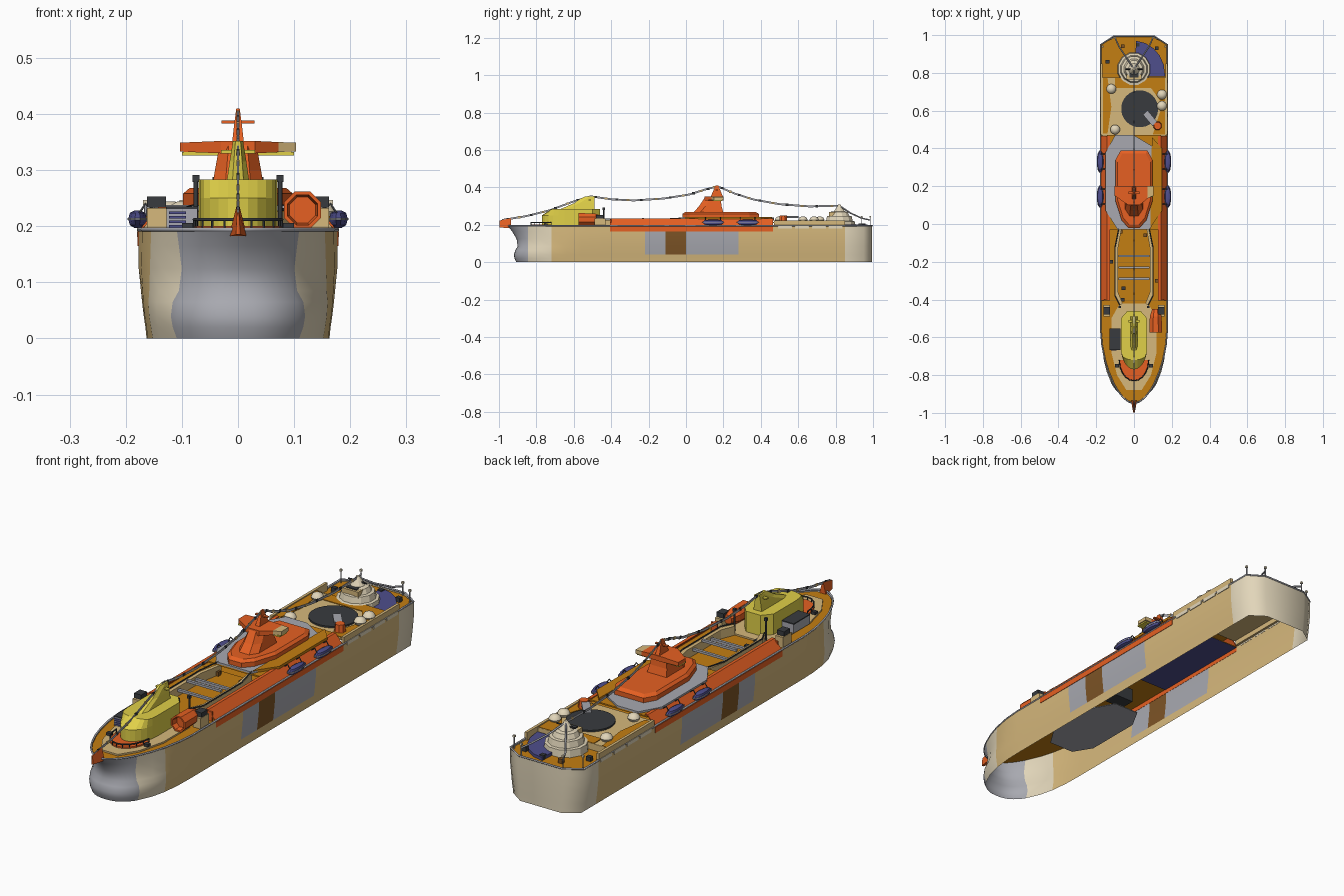
import bpy, bmesh, math

if "Cube" in bpy.data.objects:
    bpy.data.objects.remove(bpy.data.objects["Cube"])


def lin(c):
    return tuple((v / 255 / 12.92) if v < 11 else ((v / 255 + 0.055) / 1.055) ** 2.4 for v in c) + (1,)


MATS = {}
for mname, rgb in dict(orange=(230, 96, 34), deck_ochre=(196, 126, 18), tan=(214, 184, 124), grey=(168, 169, 176),
                       navy=(78, 78, 140), yellow=(224, 208, 72), charcoal=(56, 59, 62), brown=(125, 84, 38),
                       cream=(226, 214, 186)).items():
    MATS[mname] = bpy.data.materials.new(mname)
    MATS[mname].diffuse_color = lin(rgb)


def finish(name, bm, mats, rule=None, smooth=None):
    """Turn a bmesh into an object; rule(centre, normal) picks the material slot."""
    bmesh.ops.recalc_face_normals(bm, faces=bm.faces)
    if rule:
        for f in bm.faces:
            f.material_index = rule(f.calc_center_median(), f.normal)
    me = bpy.data.meshes.new(name)
    bm.to_mesh(me)
    bm.free()
    ob = bpy.data.objects.new(name, me)
    bpy.context.collection.objects.link(ob)
    for m in mats.split():
        me.materials.append(MATS[m])
    if smooth:
        bpy.context.view_layer.objects.active = ob
        ob.select_set(True)
        bpy.ops.object.shade_smooth_by_angle(angle=math.radians(smooth))
        ob.select_set(False)
    return ob


def loft(name, rings, mats, rule=None, caps=(True, True), smooth=None):
    bm = bmesh.new()
    vs = [[bm.verts.new(p) for p in r] for r in rings]
    n = len(rings[0])
    for a, b in zip(vs, vs[1:]):
        for i in range(n):
            bm.faces.new((a[i], a[(i + 1) % n], b[(i + 1) % n], b[i]))
    if caps[0]:
        bm.faces.new(vs[0])
    if caps[1]:
        bm.faces.new(vs[-1])
    return finish(name, bm, mats, rule, smooth)


def prism(name, pts, z0, z1, mats, rule=None):
    return loft(name, [[(x, y, z) for x, y in pts] for z in (z0, z1)], mats, rule)


def rect(x, y, sx, sy):
    return [(x + a * sx / 2, y + b * sy / 2) for a, b in ((-1, -1), (1, -1), (1, 1), (-1, 1))]


def box(name, x, y, z, sx, sy, sz, mat):
    return prism(name, rect(x, y, sx, sy), z - sz / 2, z + sz / 2, mat)


def turned(name, x, y, prof, mat, n=16, smooth=None, ry=1):
    """Stack of round rings; prof is (radius, height) pairs."""
    ang = [2 * math.pi * (i + .5) / n for i in range(n)]
    return loft(name, [[(x + r * math.cos(a), y + r * ry * math.sin(a), z) for a in ang] for r, z in prof],
                mat, smooth=smooth)


def sym(half):
    """Mirror a half outline (x >= 0) into a closed one."""
    return half + [(-x, y) for x, y in reversed(half) if x > 1e-5]


def tube(name, pts, r, mat, closed=False):
    cu = bpy.data.curves.new(name, 'CURVE')
    cu.dimensions = '3D'
    cu.bevel_depth, cu.bevel_resolution = r, 1
    sp = cu.splines.new('POLY')
    sp.points.add(len(pts) - 1)
    for p, q in zip(sp.points, pts):
        p.co = (*q, 1)
    sp.use_cyclic_u = closed
    cu.materials.append(MATS[mat])
    bpy.context.collection.objects.link(bpy.data.objects.new(name, cu))


# hull: open-bottomed shell lofted from waterline outlines with shared stations
def outline(w, yb, p):
    half = [(w * .6, .995), (w, .95)]
    half += [(w, y) for y in (.85, .47, .28, 0, -.11, -.22, -.4, -.56)]
    ys = [-.64, -.72, -.78, -.845] + [-.845 + (yb + .845) * math.sin(math.pi / 2 * i / 7) for i in range(1, 8)]
    for y in ys:
        t = min(1, (y + .56) / (yb + .56))
        half.append((w * (1 - t ** p) ** (1 / p) if y > yb + 1e-6 else 0, y))
    return sym(half)


def hull_rule(c, n):
    if c.y > .84:
        return 1
    if c.y < -.845:
        return 2
    if c.y < -.72:
        return 1
    if .04 < c.z < .165 and -.22 < c.y < .28:
        return 3 if -.11 < c.y < 0 else 2
    return 0


LEVELS = ((0, .163, -.908, 2.4), (.02, .165, -.917, 2.45), (.04, .168, -.92, 2.45), (.065, .171, -.912, 2.4),
          (.085, .173, -.9, 2.25), (.125, .177, -.906, 2), (.165, .177, -.93, 1.85), (.192, .177, -.952, 1.75))
loft('hull', [[(x, y, z) for x, y in outline(w, yb, p)] for z, w, yb, p in LEVELS],
     'tan cream grey brown', hull_rule, (False, False), 65)
edge = outline(.176, -.95, 1.75)
tube('hull_edge_rail', [(x, y, .194) for x, y in edge], .004, 'grey', True)

# decks
prism('main_deck', [p for p in outline(.175, -.945, 1.75) if p[1] < .01], .184, .187, 'deck_ochre')
prism('stern_deck', sym([(.175, .77), (.175, .95), (.1, .99)]), .184, .187, 'deck_ochre')
prism('well_bottom', sym([(.06, -.48), (.11, -.4), (.11, -.14), (.06, -.05)]), .048, .051, 'grey')
box('well_machinery', .02, -.08, .12, .1, .07, .06, 'charcoal')
prism('forecastle_deck', sym([(.075, -.42), (.12, -.5), (.12, -.68), (.09, -.8), (.04, -.88)]), .187, .194, 'tan')
prism('aft_deck', rect(0, .62, .34, .31), .21, .215, 'tan')
box('aft_deck_wall', 0, .772, .201, .345, .005, .03, 'tan')
prism('aft_deck_rear', [(-.1, .72), (.09, .72), (.14, .65), (.165, .65), (.165, .774), (-.1, .774)],
      .215, .218, 'deck_ochre')
prism('aft_deck_side', [(-.165, .48), (-.14, .48), (-.12, .62), (-.14, .774), (-.165, .774)], .215, .218, 'deck_ochre')
prism('aft_deck_edge', [(.1, .475), (.165, .475), (.165, .6), (.14, .6)], .215, .218, 'deck_ochre')
prism('midship_lower_deck', rect(0, .235, .345, .47), .18, .184, 'deck_ochre navy', lambda c, n: 1 if n.z < -.5 else 0)
prism('midship_deck', rect(0, .22, .285, .5), .224, .23, 'deck_ochre')
prism('platform', [(.085, -.03), (.13, .07), (.13, .2), (.1, .41), (0, .47), (-.1, .47), (-.15, .38), (-.15, .07),
                   (-.086, -.03)], .23, .238, 'grey')
prism('platform_walkway', [(.086, -.02), (.148, .07), (.148, .4), (.095, .46)], .23, .241, 'deck_ochre')
prism('stern_quadrant', [(0, .78), (.165, .78)] + [(.165 * math.cos(a), .79 + .18 * math.sin(a)) for a in
      (.3, .6, .9, 1.2, 1.5)], .187, .2, 'navy')

# bulwarks, windows, coamings, lifeboats on both sides
for s, side in ((1, 'right'), (-1, 'left')):
    sec = [(.179, .165), (.179, .19), (.142, .234), (.128, .234), (.128, .23), (.14, .23), (.176, .188), (.176, .165)]
    loft('orange_bulwark_' + side, [[(s * x, y, z) for x, z in sec] for y in (-.405, .465)], 'orange')
    box('bulwark_end_' + side, s * .145, -.402, .207, .03, .006, .04, 'orange')
    box('aft_bulwark_' + side, s * .172, .66, .205, .012, .38, .034, 'tan')
    for i in range(4):
        box('aft_window_' + side, s * .178, .53 + i * .09, .189, .004, .075, .016, 'cream')
    prism('coaming_' + side, [(s * .075, -.43), (s * .1, -.38), (s * .1, -.12), (s * .08, -.02),
                              (s * .065, -.02), (s * .085, -.13), (s * .085, -.36), (s * .06, -.42)],
          .187, .226, 'tan')
    tube('coaming_rail_' + side, [(s * .075, -.43, .23), (s * .1, -.38, .23), (s * .1, -.12, .23),
                                  (s * .08, -.02, .236)], .003, 'charcoal')
    for y in (.145, .33):
        turned('lifeboat_' + side, s * .179, y, ((.006, .197), (.014, .202), (.0175, .213), (.014, .224),
               (.006, .228)), 'navy', 12, 40, 3.4)
        turned('lifeboat_rim_' + side, s * .179, y, ((.0185, .211), (.0185, .215)), 'grey', 12, None, 3.3)
        for d in (-.04, .04):
            tube('davit_' + side, [(s * .15, y + d, .23), (s * .165, y + d, .24), (s * .178, y + d, .22)],
                 .0025, 'charcoal')
    box('side_locker_' + side, s * .145, -.46, .21, .035, .06, .045, 'tan')
    box('side_vent_' + side, s * .145, -.46, .243, .034, .04, .02, 'charcoal')
    tube('signal_post_' + side, [(s * .075, -.44, .19), (s * .075, -.44, .285)], .004, 'charcoal')
    box('signal_lamp_' + side, s * .075, -.44, .285, .012, .012, .012, 'charcoal')
    for y, x in ((.94, .165), (.985, .1)):
        tube('stern_post_' + side, [(s * x, y, .187), (s * x, y, .24)], .0025, 'grey')
        box('stern_lamp_' + side, s * x, y, .242, .009, .009, .009, 'cream')

# cross beams over the mid deck
for y in (-.23, -.17, -.29):
    box('cross_beam', 0, y, .232 if y == -.23 else .215, .165, .012, .01, 'grey')

# yellow forward deckhouse with rounded sloping front and a thin raked fin
house = sym([(.035, -.46), (.07, -.5)] + [(.07 * math.cos(a), -.65 - .12 * math.sin(a))
            for a in [math.pi / 2 * i / 6 for i in range(7)]])
loft('forward_house', [[(x, y, .19) for x, y in house], [(x, y, .25) for x, y in house],
                       [(x, max(y, -.72 + (y + .77) * .3), .283) for x, y in house]], 'yellow')
loft('forward_fin', [[(x, y, z) for x, y in sym([(b * .5, y0), (b, y0 + .03), (b, -.49)])]
                     for z, b, y0 in ((.28, .02, -.68), (.315, .015, -.6), (.352, .009, -.54))], 'yellow')
box('forward_yard', 0, -.515, .333, .06, .014, .006, 'yellow')
arc = [(.078 * math.cos(a), -.72 - .11 * math.sin(a)) for a in [math.pi * i / 10 for i in range(11)]]
prism('forward_gallery', arc, .194, .2, 'orange')
tube('gallery_rail', [(x, y, .212) for x, y in arc], .003, 'charcoal')
for x, y in arc:
    tube('gallery_post', [(x, y, .198), (x, y, .212)], .002, 'charcoal')


# orange octagonal horn on the right, striped locker on the left
def oct_ring(r, y):
    return [(.115 + r * math.cos(math.pi / 8 + i * math.pi / 4), y, .229 + r * math.sin(math.pi / 8 + i * math.pi / 4))
            for i in range(8)]


loft('octagon_horn', [oct_ring(.02, -.45), oct_ring(.034, -.49), oct_ring(.036, -.575), oct_ring(.029, -.575),
                      oct_ring(.025, -.55)], 'orange')
box('striped_locker', -.1, -.61, .212, .055, .11, .038, 'grey')
box('locker_lid', -.1, -.61, .233, .057, .112, .005, 'charcoal')
for i in range(4):
    box('locker_stripe', -.108, -.667, .2 + i * .008, .03, .003, .004, 'navy')

# bow ornament
loft('bow_ornament', [[(x, -.935, z) for x, z in ((-.016, .182), (.016, .182), (.003, .235), (-.003, .235))],
                      [(x, -.998, z) for x, z in ((-.004, .185), (.004, .185), (.002, .222), (-.002, .222))]], 'orange')

# orange bridge block, raked tower, swept wing and mast
base = sym([(.03, -.02), (.065, .02), (.098, .12), (.098, .34), (.07, .39)])
loft('bridge_block', [[(x, y, .238) for x, y in base], [(x, y, .258) for x, y in base],
                      [(x * .88, .18 + (y - .18) * .92, .268) for x, y in base]], 'orange')
loft('bridge_tower', [[(x, y, z) for x, y in sym([(b * .5, y0), (b, y0 + .035), (b, y1)])]
                      for z, b, y0, y1 in ((.265, .047, .04, .2), (.3, .041, .07, .19), (.345, .033, .1, .185))], 'orange')
loft('bridge_wing', [[(x, y, z) for y, z in ((.1 + k, .33 + t), (.2, .33 + t), (.2, .352 - t), (.1 + k, .352 - t))]
                     for x, k, t in ((-.103, .05, .003), (-.03, 0, 0), (.03, 0, 0), (.072, .035, .002),
                                     (.103, .05, .003))], 'orange tan', lambda c, n: 1 if c.x > .075 else 0)
box('wing_underside', 0, .168, .329, .2, .05, .006, 'yellow')
loft('bridge_mast', [[(x, y, z) for x, y in rect(0, .165, w, d)] for z, w, d in
                     ((.345, .022, .07), (.38, .014, .04), (.41, .006, .015))], 'orange')
box('mast_yard', 0, .165, .386, .058, .012, .005, 'orange')

# landing pad, domes and small deck gun
turned('landing_pad', .03, .61, ((.098, .215), (.098, .222)), 'charcoal', 28)
for x, y in ((-.12, .715), (.148, .685), (.148, .625), (-.1, .5)):
    turned('dome', x, y, ((.02, .215), (.026, .226), (.02, .238), (.008, .244)), 'cream', 12, 40)
turned('deck_gun_base', .125, .52, ((.024, .215), (.02, .25)), 'orange', 8)
loft('deck_gun_barrel', [[(x + u, y + u, z) for u, z in ((-.012, .235), (.012, .235), (.012, .248), (-.012, .248))]
                         for x, y in ((.11, .53), (.06, .59))], 'grey')

# stepped cream stern turret
turned('stern_turret', 0, .82, ((.09, .187), (.086, .218), (.074, .22), (.068, .246), (.055, .248),
       (.046, .268), (.03, .272), (.012, .298), (.006, .308)), 'cream', 12)
box('turret_house', 0, .795, .245, .08, .06, .045, 'tan')
box('turret_hatch', 0, .8, .269, .05, .05, .006, 'charcoal')
tube('turret_yard', [(-.045, .82, .285), (.045, .82, .285)], .0035, 'charcoal')

# small deck fittings
for i, (x, y) in enumerate(((-.07, -.04), (-.055, -.34), (-.06, -.4), (.06, -.06), (-.14, .86), (.12, .93), (-.06, .94),
                            (.02, .95), (-.12, -.2), (.12, -.3), (.09, -.75), (-.09, -.75))):
    box('deck_fitting', x, y, .196, .02, .018, .02, 'charcoal' if i % 3 else 'brown')

# festoon: thin upright ribbon strung from bow to stern, with flat beads
cable = [(-.985, .225), (-.86, .245), (-.73, .277), (-.6, .325), (-.51, .352), (-.4, .336), (-.28, .33), (-.12, .34),
         (.02, .362), (.1, .388), (.17, .405), (.26, .367), (.36, .335), (.5, .31), (.66, .298), (.82, .302)]
loft('festoon_ribbon', [[(x, y, z + d) for x, d in ((-.0015, -.005), (.0015, -.005), (.0015, .005), (-.0015, .005))]
                        for y, z in cable], 'grey')
for (y0, z0), (y1, z1) in zip(cable, cable[1:]):
    for t in (.25, .75):
        box('festoon_bead', 0, y0 + (y1 - y0) * t, z0 + (z1 - z0) * t, .005, .014, .011, 'charcoal' if t < .5 else 'tan')
for s in (-1, 1):
    tube('stern_festoon', [(0, .82, .302), (s * .04, .88, .262), (s * .08, .94, .235), (s * .1, .985, .225)],
         .004, 'grey')

for m in bpy.data.materials:
    if m.users and not m.is_grease_pencil:
        m.use_nodes = True
        m.node_tree.nodes["Principled BSDF"].inputs["Base Color"].default_value = m.diffuse_color
